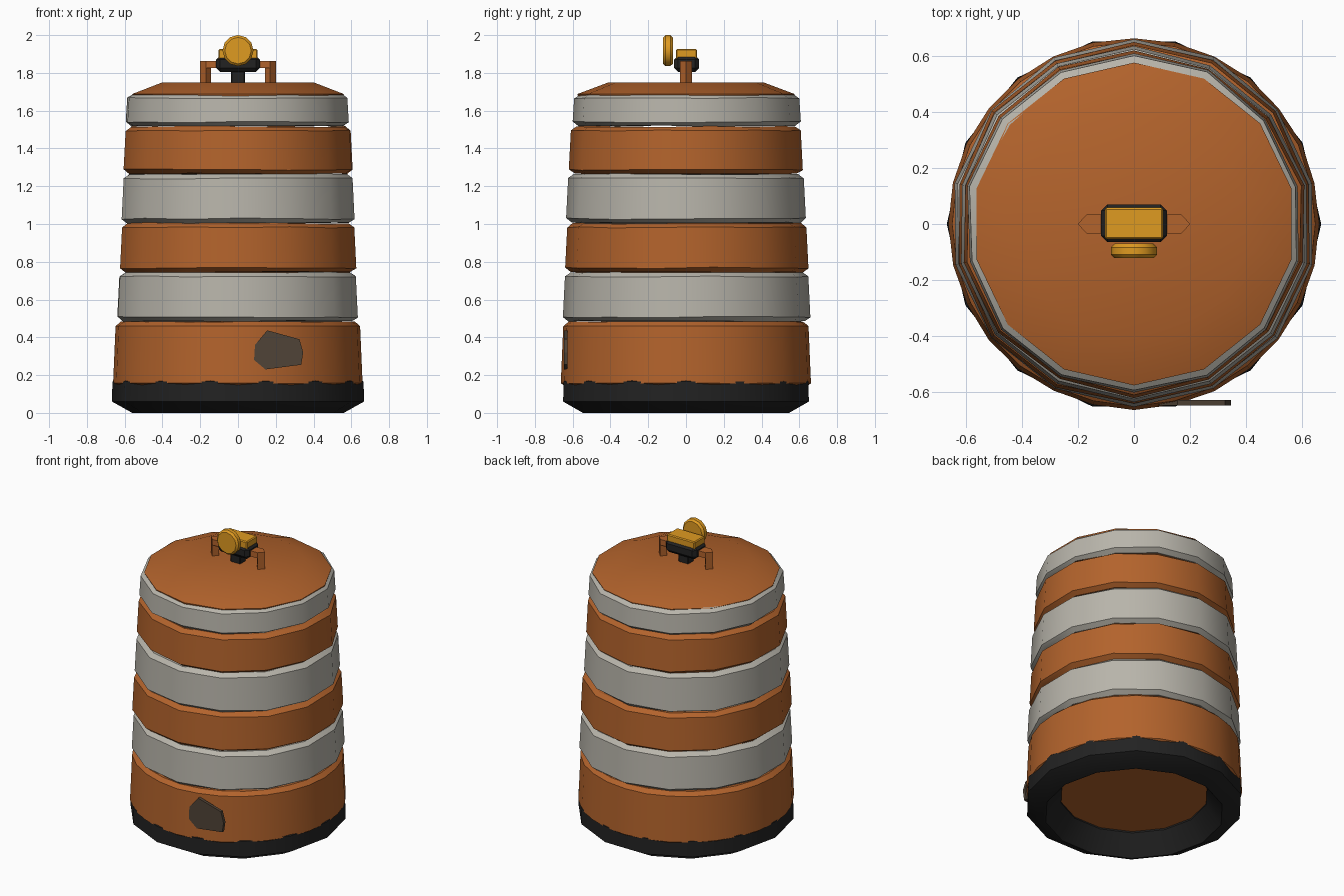
import bpy, bmesh, math, random
from mathutils import Vector

random.seed(4)
SIDES = 14

cube = bpy.data.objects.get("Cube")
if cube:
    bpy.data.objects.remove(cube, do_unlink=True)


def material(name, rgb):
    m = bpy.data.materials.new(name)
    m.use_nodes = True
    m.diffuse_color = (*rgb, 1)
    m.node_tree.nodes["Principled BSDF"].inputs["Base Color"].default_value = (*rgb, 1)
    return m


orange = material("weathered orange", (0.45, 0.125, 0.025))
white = material("dirty white", (0.48, 0.46, 0.405))
rubber = material("black rubber", (0.016, 0.016, 0.016))
amber = material("amber", (0.74, 0.325, 0.015))
brown = material("dark brown", (0.08, 0.057, 0.038))


def finish(name, bm, mat, smooth=True):
    bmesh.ops.recalc_face_normals(bm, faces=bm.faces)
    mesh = bpy.data.meshes.new(name)
    bm.to_mesh(mesh)
    bm.free()
    mesh.materials.append(mat)
    obj = bpy.data.objects.new(name, mesh)
    bpy.context.collection.objects.link(obj)
    if smooth:
        bpy.ops.object.select_all(action="DESELECT")
        obj.select_set(True)
        bpy.context.view_layer.objects.active = obj
        bpy.ops.object.shade_smooth_by_angle(angle=math.radians(32))
    return obj


def skin(bm, loops, ring=False):
    """Join successive vertex loops with quads; a ring closes on itself, otherwise ends are capped."""
    pairs = list(zip(loops, loops[1:]))
    if ring:
        pairs.append((loops[-1], loops[0]))
    else:
        bm.faces.new(loops[0])
        bm.faces.new(loops[-1])
    for a, b in pairs:
        for i in range(len(a)):
            j = (i + 1) % len(a)
            bm.faces.new((a[i], a[j], b[j], b[i]))


def lathe(name, profile, mat, start=-math.pi / 2, jitter=0.0, sides=SIDES, ring=False):
    """Turn a (radius, height) profile, optionally battered by a random wobble."""
    bm = bmesh.new()
    wobble = [random.uniform(-jitter, jitter) for _ in range(sides)]
    loops = []
    for r, z in profile:
        loop = []
        for i in range(sides):
            a = start + math.tau * i / sides
            rr = r + wobble[i]
            zz = z + random.uniform(-jitter, jitter) * 0.6
            loop.append(bm.verts.new((rr * math.cos(a), rr * math.sin(a), zz)))
        loops.append(loop)
    skin(bm, loops, ring)
    return finish(name, bm, mat)


def prism(name, outline, shift, mat):
    """Solid made by sweeping a flat outline along a vector."""
    bm = bmesh.new()
    loops = [[bm.verts.new(Vector(p) + Vector(s)) for p in outline] for s in ((0, 0, 0), shift)]
    skin(bm, loops)
    return finish(name, bm, mat, smooth=False)


def box(name, low, high, mat, bevel):
    bm = bmesh.new()
    bmesh.ops.create_cube(bm, size=1)
    low, high = Vector(low), Vector(high)
    for v in bm.verts:
        v.co = (low + high) / 2 + v.co * (high - low)
    bmesh.ops.bevel(bm, geom=bm.edges[:], offset=bevel, segments=1, affect="EDGES")
    return finish(name, bm, mat, smooth=False)


# Stacked, slightly battered barrel bands: bottom, top, bottom radius, top radius
bands = [
    ("lower_white_band", 0.485, 0.744, 0.655, 0.644, white),
    ("lower_orange_band", 0.746, 1.004, 0.643, 0.632, orange),
    ("middle_white_band", 1.006, 1.264, 0.630, 0.619, white),
    ("upper_orange_band", 1.266, 1.516, 0.617, 0.606, orange),
    ("top_white_band", 1.518, 1.688, 0.604, 0.596, white),
]
for name, z0, z1, r0, r1, mat in bands:
    lathe(name, [(r0 - 0.03, z0), (r0, z0 + 0.022), (r1, z1 - 0.022), (r1 - 0.03, z1)],
          mat, jitter=0.006)

# Bottom band is rounder, so the base shows past it only at its corners
lathe("bottom_band", [(0.63, 0.135), (0.661, 0.157), (0.648, 0.46), (0.62, 0.483)],
      orange, jitter=0.002, sides=2 * SIDES)

# Shallow domed lid
lathe("lid", [(0.57, 1.67), (0.575, 1.688), (0.41, 1.75)], orange)

# Rubber base ring, hollow underneath, turned half a side from the bands
lathe("rubber_base", [(0.455, 0.125), (0.55, 0.0), (0.56, 0.0), (0.667, 0.06), (0.665, 0.165),
                      (0.645, 0.183), (0.46, 0.183)], rubber, start=0, ring=True)

# Carrying handle: flat bar with pointed ends on two diamond posts
prism("handle_bar", [(-0.2, 0, 1.825), (-0.17, -0.033, 1.825), (0.17, -0.033, 1.825),
                     (0.2, 0, 1.825), (0.17, 0.033, 1.825), (-0.17, 0.033, 1.825)],
      (0, 0, 0.038), orange)
for side, label in ((1, "left"), (-1, "right")):
    post = [(0.2, 0), (0.17, 0.033), (0.143, 0), (0.17, -0.033)]
    prism(label + "_handle_post", [(side * x, y, 1.74) for x, y in post], (0, 0, 0.09), orange)

# Warning lamp: stem, housing, cover and round lens
box("lamp_stem", (-0.037, -0.03, 1.74), (0.037, 0.03, 1.83), rubber, 0.005)
box("lamp_housing", (-0.117, -0.064, 1.805), (0.117, 0.07, 1.892), rubber, 0.022)
box("lamp_cover", (-0.104, -0.054, 1.87), (0.104, 0.058, 1.926), amber, 0.006)

bm = bmesh.new()
rings = []
for y, r in ((-0.121, 0.07), (-0.109, 0.082), (-0.083, 0.082), (-0.07, 0.07)):
    rings.append([bm.verts.new((r * math.sin(math.tau * i / 12), y,
                                1.918 + r * math.cos(math.tau * i / 12))) for i in range(12)])
skin(bm, rings)
finish("lamp_lens", bm, amber)

# Patch on the front of the bottom band
outline = [(0.09, 0.36), (0.155, 0.437), (0.325, 0.39), (0.345, 0.32),
           (0.335, 0.255), (0.145, 0.23), (0.085, 0.28)]
prism("patch", [(x, -0.647, z) for x, z in outline], (0, 0.02, 0), brown)
